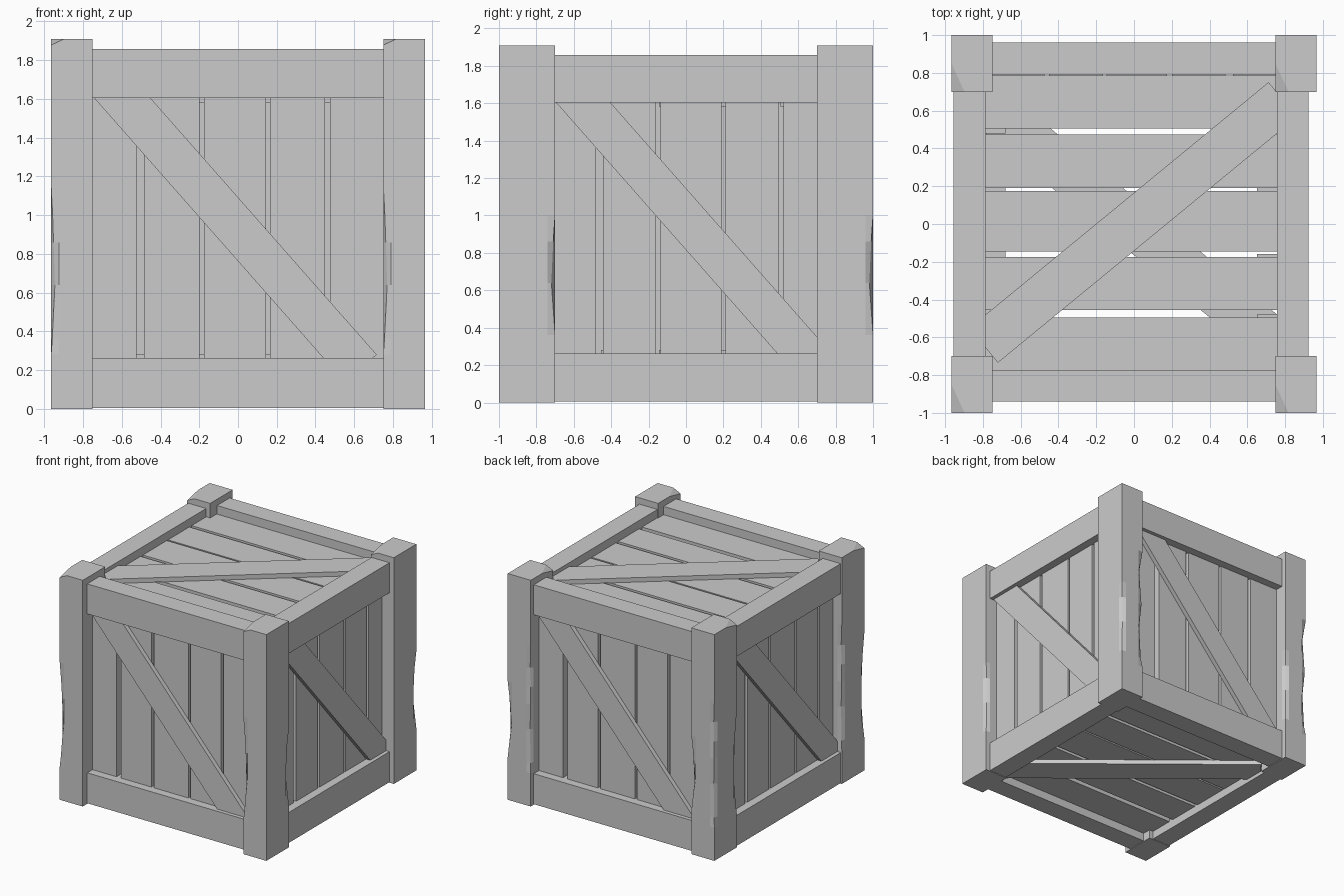
import bpy, bmesh
from math import radians
from mathutils import Matrix, Vector

if "Cube" in bpy.data.objects:
    bpy.data.objects.remove(bpy.data.objects["Cube"])


def finish(name, bm):
    bmesh.ops.recalc_face_normals(bm, faces=bm.faces)
    me = bpy.data.meshes.new(name)
    bm.to_mesh(me)
    bm.free()
    ob = bpy.data.objects.new(name, me)
    bpy.context.collection.objects.link(ob)
    return ob


def box(name, size, centre, frame=Matrix(), turn=Matrix()):
    bm = bmesh.new()
    m = frame @ Matrix.Translation(centre) @ turn @ Matrix.Diagonal((*size, 1))
    bmesh.ops.create_cube(bm, size=1, matrix=m)
    return finish(name, bm)


RAIL, PLANK, BRACE = 0.168, 0.205, 0.038   # thicknesses
RECESS = 0.07                              # planks sit behind the rails
MID = 0.931


# Four walls: local x runs along the wall, -y points outward
def wall(side, turns, depth, half, gaps, shift):
    frame = Matrix.Rotation(radians(90 * turns), 4, 'Z')
    for label, z0, z1 in (("bottom", 0.005, 0.262), ("top", 1.604, 1.857)):
        box(f"{side}_{label}_rail", (2 * half, RAIL, z1 - z0),
            (0, -depth + RAIL / 2, (z0 + z1) / 2), frame)
    inner = depth - RECESS
    edges = [-half] + [g for gap in gaps for g in gap] + [half]
    for i in range(0, len(edges), 2):
        a, b = edges[i], edges[i + 1]
        box(f"{side}_plank_{i // 2 + 1}", (b - a, PLANK, 1.342),
            ((a + b) / 2, -inner + PLANK / 2, 0.933), frame)
    # lower end is cut just above the rail, upper end runs into the rail
    tilt = Matrix.Rotation(radians(48.6), 4, 'Y')
    box(f"{side}_brace", (1.99, BRACE, 0.218),
        Vector((shift, -inner - BRACE / 2, 0.932)) + tilt @ Vector((-0.03, 0, 0)),
        frame, tilt)


end_gaps = [(-.525, -.485), (-.20, -.175), (.145, .165), (.45, .475)]
side_gaps = [(-.48, -.445), (-.16, -.135), (.19, .21), (.495, .52)]
wall("front", 0, 0.94, 0.76, end_gaps, -0.004)
wall("right", 1, 0.925, 0.71, side_gaps, 0.043)
wall("back", 2, 0.96, 0.76, end_gaps, -0.004)
wall("left", 3, 0.955, 0.71, side_gaps, 0.043)

# Lid and floor: planks along x with a diagonal brace; floor is flipped
lid_planks = [(-.772, -.495), (-.455, -.175), (-.145, .175), (.19, .475), (.505, .787)]
top = 1.857 - RECESS - MID
for name, s in (("lid", 1), ("floor", -1)):
    for i, (a, b) in enumerate(lid_planks):
        box(f"{name}_plank_{i + 1}", (1.56, b - a, PLANK),
            (-0.015, (a + b) / 2, MID + s * (top - PLANK / 2)))
    box(f"{name}_brace", (2.05, 0.238, BRACE),
        (-0.004, s * 0.008, MID + s * (top + BRACE / 2)),
        turn=Matrix.Rotation(radians(s * 39.4), 4, 'Z'))

# Corner posts: one shape with chipped edges, repeated at the four corners
PX, PY, PZ, E = 0.215, 0.30, 1.91, 0.04
rings = [0, 0.28, 0.36, 0.64, 0.86, 1.0, 1.16, 1.35, PZ]
# chip depth along each vertical edge, one value per ring
chips = {(0, 0): [0, 0, .006, .02, .013, .008, 0, 0, 0],
         (1, 0): [0] * 9,
         (1, 1): [0, 0, 0, .02, .01, 0, 0, 0, 0],
         (0, 1): [0, 0, .01, .02, .006, .012, .02, 0, 0]}


def ring_points(r):
    pts = []
    for n, (u, v) in enumerate(((0, 0), (1, 0), (1, 1), (0, 1))):
        sx, sy = 1 - 2 * u, 1 - 2 * v          # direction into the post
        x, y, d = u * PX, v * PY, chips[(u, v)][r]
        along_x = (x + sx * E, y)
        along_y = (x, y + sy * E)
        corner = (x + sx * d, y + sy * d)
        pts += [along_y, corner, along_x] if n % 2 == 0 else [along_x, corner, along_y]
    return pts


def post(name, x, y):
    bm = bmesh.new()
    loops = [[bm.verts.new((px, py, z)) for px, py in ring_points(r)]
             for r, z in enumerate(rings)]
    for lo, hi in zip(loops, loops[1:]):
        for i in range(12):
            j = (i + 1) % 12
            bm.faces.new((lo[i], lo[j], hi[j], hi[i]))
    bm.faces.new(loops[0][::-1])
    bm.faces.new(loops[-1])
    # chipped top corner
    p, q, w = Vector((.068, 0, PZ)), Vector((0, .147, PZ)), Vector((0, 0, PZ - .032))
    n = (q - p).cross(w - p)
    if n.z < 0:
        n.negate()
    bmesh.ops.bisect_plane(bm, geom=bm.verts[:] + bm.edges[:] + bm.faces[:],
                           plane_co=p, plane_no=n, clear_outer=True)
    bmesh.ops.holes_fill(bm, edges=[e for e in bm.edges if e.is_boundary], sides=0)
    finish(name, bm).location = (x, y, 0)


for fb, y in (("front", -1.0), ("back", 0.70)):
    for lr, x in (("left", -0.965), ("right", 0.75)):
        post(f"{fb}_{lr}_post", x, y)
